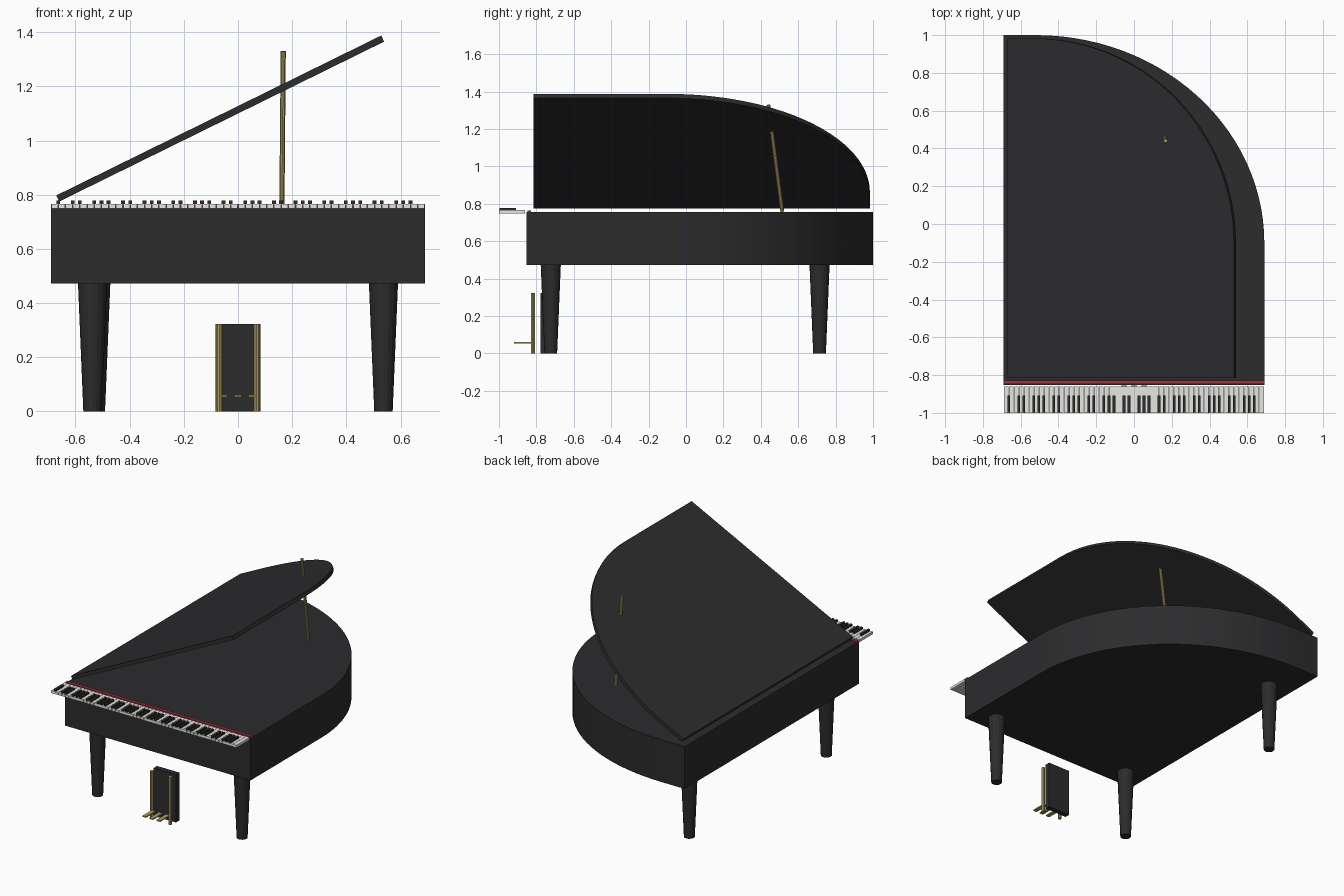
import bpy, bmesh, math
from mathutils import Vector

if "Cube" in bpy.data.objects:
    bpy.data.objects.remove(bpy.data.objects["Cube"])


def material(name, rgb):
    m = bpy.data.materials.new(name)
    m.diffuse_color = (*rgb, 1)
    m.use_nodes = True
    m.node_tree.nodes["Principled BSDF"].inputs["Base Color"].default_value = m.diffuse_color
    return m


EBONY = material("ebony", (0.025, 0.025, 0.027))
IVORY = material("ivory", (0.8, 0.8, 0.76))
BRASS = material("brass", (0.45, 0.36, 0.13))
FELT = material("felt", (0.4, 0.03, 0.06))


def finish(bm, name, mat):
    bmesh.ops.recalc_face_normals(bm, faces=bm.faces)
    me = bpy.data.meshes.new(name)
    bm.to_mesh(me)
    bm.free()
    me.materials.append(mat)
    ob = bpy.data.objects.new(name, me)
    bpy.context.collection.objects.link(ob)
    return ob


def boxes(name, mat, spans):
    """Boxes given as (x0, x1, y0, y1, z0, z1), joined in one object."""
    bm = bmesh.new()
    for x0, x1, y0, y1, z0, z1 in spans:
        vs = bmesh.ops.create_cube(bm, size=1)["verts"]
        bmesh.ops.scale(bm, vec=(x1 - x0, y1 - y0, z1 - z0), verts=vs)
        bmesh.ops.translate(bm, vec=((x0 + x1) / 2, (y0 + y1) / 2, (z0 + z1) / 2), verts=vs)
    return finish(bm, name, mat)


def rod(name, mat, a, b, r0, r1, sides):
    a, b = Vector(a), Vector(b)
    bm = bmesh.new()
    bmesh.ops.create_cone(bm, cap_ends=True, segments=sides, radius1=r0, radius2=r1, depth=(b - a).length)
    ob = finish(bm, name, mat)
    ob.location = (a + b) / 2
    ob.rotation_euler = Vector((0, 0, 1)).rotation_difference(b - a).to_euler()
    return ob


def wing(name, x0, x1, y0, y1, cx, cy, z0, z1):
    """Slab with straight left, front and right sides and one big rounded back corner."""
    n = 28
    pts = [(x0, y0), (x1, y0)]
    for i in range(n + 1):
        t = math.pi / 2 * i / n
        pts.append((cx + (x1 - cx) * math.cos(t), cy + (y1 - cy) * math.sin(t)))
    pts.append((x0, y1))
    bm = bmesh.new()
    face = bm.faces.new([bm.verts.new((x, y, z0)) for x, y in pts])
    top = bmesh.ops.extrude_face_region(bm, geom=[face])["geom"]
    bmesh.ops.translate(bm, vec=(0, 0, z1 - z0), verts=[v for v in top if isinstance(v, bmesh.types.BMVert)])
    return finish(bm, name, EBONY)


# case and raised lid
wing("case", -0.69, 0.69, -0.852, 1.0, -0.52, -0.1, 0.473, 0.757)
lid = wing("lid", 0, 1.337, -0.815, 0.983, 0.15, -0.1, 0, 0.025)
lid.location = (-0.66, 0, 0.775)
lid.rotation_euler = (0, -math.radians(26.2), 0)

# lid prop
rod("lid_prop", BRASS, (0.162, 0.515, 0.757), (0.167, 0.44, 1.33), 0.01, 0.01, 10)

# keyboard: 52 white keys, black keys by note letter starting at A
pitch = 1.38 / 52
boxes("white_keys", IVORY, [(-0.69 + i * pitch + 0.001, -0.69 + (i + 1) * pitch - 0.001,
                             -1.0, -0.86, 0.749, 0.766) for i in range(52)])
blacks = [-0.69 + (i + 1) * pitch for i in range(51) if i % 7 in (0, 2, 3, 5, 6)]
boxes("black_keys", EBONY, [(x - 0.007, x + 0.007, -0.998, -0.908, 0.764, 0.778) for x in blacks])
boxes("felt_strip", FELT, [(-0.69, 0.69, -0.848, -0.828, 0.752, 0.765)])

# tapered legs
for name, x, y in (("front_leg_left", -0.537, -0.723), ("front_leg_right", 0.537, -0.723),
                   ("back_leg", -0.525, 0.714)):
    rod(name, EBONY, (x, y, 0), (x, y, 0.48), 0.034, 0.054, 16)

# pedal panel, posts and pedals
boxes("pedal_panel", EBONY, [(-0.083, 0.083, -0.778, -0.742, 0, 0.322)])
for side, x in (("left", -0.069), ("right", 0.069)):
    rod("pedal_post_" + side, BRASS, (x, -0.818, 0), (x, -0.818, 0.322), 0.012, 0.012, 10)
boxes("pedals", BRASS, [(x - 0.013, x + 0.013, -0.92, -0.82, 0.053, 0.061) for x in (-0.052, 0, 0.052)])
